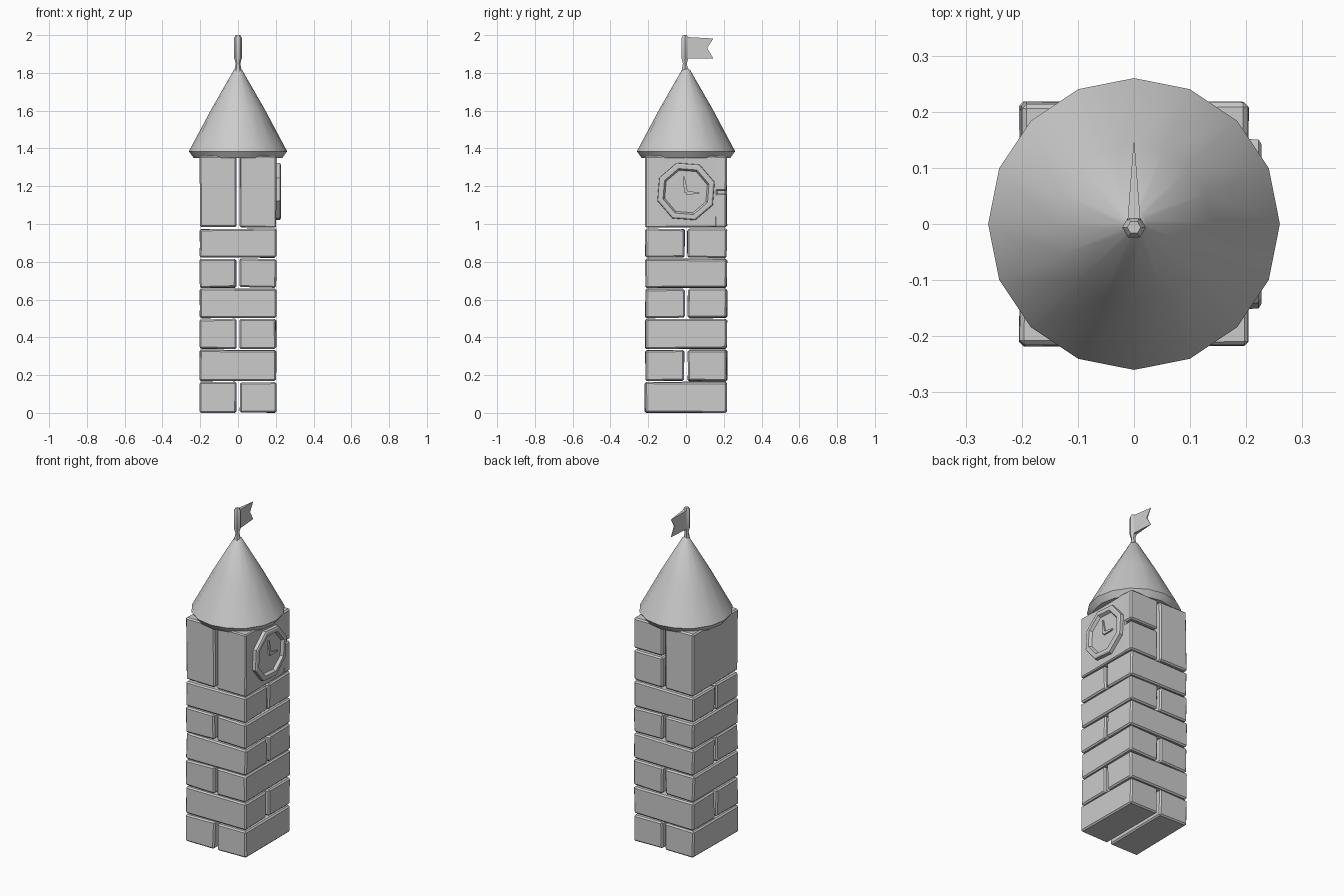
import bpy, bmesh, math, random
from mathutils import Vector

if "Cube" in bpy.data.objects:
    bpy.data.objects.remove(bpy.data.objects["Cube"])

random.seed(4)
stone = bpy.data.materials.new("pale grey")
stone.diffuse_color = (0.6, 0.6, 0.6, 1)
stone.use_nodes = True
stone.node_tree.nodes["Principled BSDF"].inputs["Base Color"].default_value = stone.diffuse_color


def finish(name, bm, smooth=None):
    bmesh.ops.recalc_face_normals(bm, faces=bm.faces)
    me = bpy.data.meshes.new(name)
    bm.to_mesh(me)
    bm.free()
    ob = bpy.data.objects.new(name, me)
    bpy.context.collection.objects.link(ob)
    me.materials.append(stone)
    if smooth:
        bpy.ops.object.select_all(action='DESELECT')
        ob.select_set(True)
        bpy.context.view_layer.objects.active = ob
        bpy.ops.object.shade_smooth_by_angle(angle=math.radians(smooth))
    return ob


def brick(name, lo, hi, jitter=0.003, bevel=0.008):
    bm = bmesh.new()
    bmesh.ops.create_cube(bm, size=1)
    for v in bm.verts:
        for i in range(3):
            v.co[i] = lo[i] if v.co[i] < 0 else hi[i]
            v.co[i] += random.uniform(-jitter, jitter)
        v.co.z = max(v.co.z, 0)
    if bevel:
        bmesh.ops.bevel(bm, geom=bm.edges[:], offset=bevel, segments=1, affect='EDGES')
    return finish(name, bm)


def prism(name, pts, x0, x1):
    """Extrude a (y, z) outline along x."""
    bm = bmesh.new()
    f = bm.faces.new([bm.verts.new((x0, y, z)) for y, z in pts])
    ext = bmesh.ops.extrude_face_region(bm, geom=[f])
    for v in ext["geom"]:
        if isinstance(v, bmesh.types.BMVert):
            v.co.x = x1
    return finish(name, bm)


def lathe(name, profile, sides, smooth=None, cx=0, cy=0, turn=0):
    """Revolve an (r, z) profile about a vertical axis, with end caps."""
    bm = bmesh.new()
    rings = []
    for r, z in profile:
        rings.append([bm.verts.new((cx + r * math.cos(turn + math.tau * i / sides),
                                    cy + r * math.sin(turn + math.tau * i / sides), z))
                      for i in range(sides)])
    for a, b in zip(rings, rings[1:]):
        for i in range(sides):
            j = (i + 1) % sides
            bm.faces.new((a[i], a[j], b[j], b[i]))
    bm.faces.new(rings[0])
    bm.faces.new(rings[-1])
    return finish(name, bm, smooth)


# Brick courses, pairs laid alternately along y and along x
X, Y, G = 0.202, 0.216, 0.009
levels = [0, 0.167, 0.337, 0.5, 0.661, 0.82, 0.978]
for k, (z0, z1) in enumerate(zip(levels, levels[1:])):
    z0, z1 = z0 + (0.003 if k else 0), z1 - 0.004
    for s in (-1, 1):
        if k % 2 == 0:
            xs = sorted((s * G, s * X))
            lo, hi = (xs[0], -Y, z0), (xs[1], Y, z1)
        else:
            ys = sorted((s * G, s * Y))
            lo, hi = (-X, ys[0], z0), (X, ys[1], z1)
        brick(f"brick_{k}_{'a' if s < 0 else 'b'}", lo, hi)

# Tall top blocks, with the back end of one split in two
brick("top_block_left", (-X, -Y, 0.982), (-G, Y, 1.36))
brick("top_block_right", (G, -Y, 0.982), (X, 0.165, 1.36), 0.001, 0.006)
brick("top_end_lower", (G, 0.15, 0.982), (X, Y, 1.163), 0.001)
brick("top_end_upper", (G, 0.15, 1.175), (X, Y, 1.36), 0.001)

# Roof cone
lathe("roof", [(0.235, 1.35), (0.26, 1.385), (0.14, 1.61), (0.022, 1.815), (0.008, 1.825)], 16, 40)

# Flag pole and swallow-tailed flag
lathe("flag_pole", [(0.02, 1.81), (0.012, 1.85), (0.021, 1.88), (0.021, 1.985), (0.012, 2.0)],
      6, 40, 0, -0.006)
bm = bmesh.new()
outline = [(0.0, 1.99), (0.145, 1.982), (0.112, 1.932), (0.145, 1.876), (0.0, 1.876)]
flag = [[bm.verts.new((s * 0.012 * (1 - y / 0.155), y, z)) for y, z in outline] for s in (-1, 1)]
for side in flag:
    bm.faces.new(side)
for i in range(5):
    j = (i + 1) % 5
    bm.faces.new((flag[0][i], flag[0][j], flag[1][j], flag[1][i]))
finish("flag", bm)

# Clock: octagonal ring, recessed dial and two hands on the right side
CZ = 1.172
bm = bmesh.new()
rings = []
for r, x in [(0.16, 0.195), (0.158, 0.222), (0.15, 0.227), (0.128, 0.227), (0.118, 0.21)]:
    rings.append([bm.verts.new((x, r * math.cos(math.tau * (i + 0.4) / 8),
                                CZ + r * math.sin(math.tau * (i + 0.4) / 8))) for i in range(8)])
for a, b in zip(rings, rings[1:]):
    for i in range(8):
        j = (i + 1) % 8
        bm.faces.new((a[i], a[j], b[j], b[i]))
bm.faces.new(rings[0])
bm.faces.new(rings[-1])
finish("clock_face", bm)


def hand(name, tip, width):
    a, b = Vector((0, CZ - 0.005)), Vector(tip)
    d = (b - a).normalized()
    n = Vector((-d.y, d.x)) * width
    prism(name, [tuple(p) for p in (a - n, b - n * 0.4, b + n * 0.4, a + n)], 0.208, 0.219)


hand("clock_hand_long", (-0.012, CZ + 0.08), 0.01)
hand("clock_hand_short", (0.07, CZ - 0.01), 0.01)
